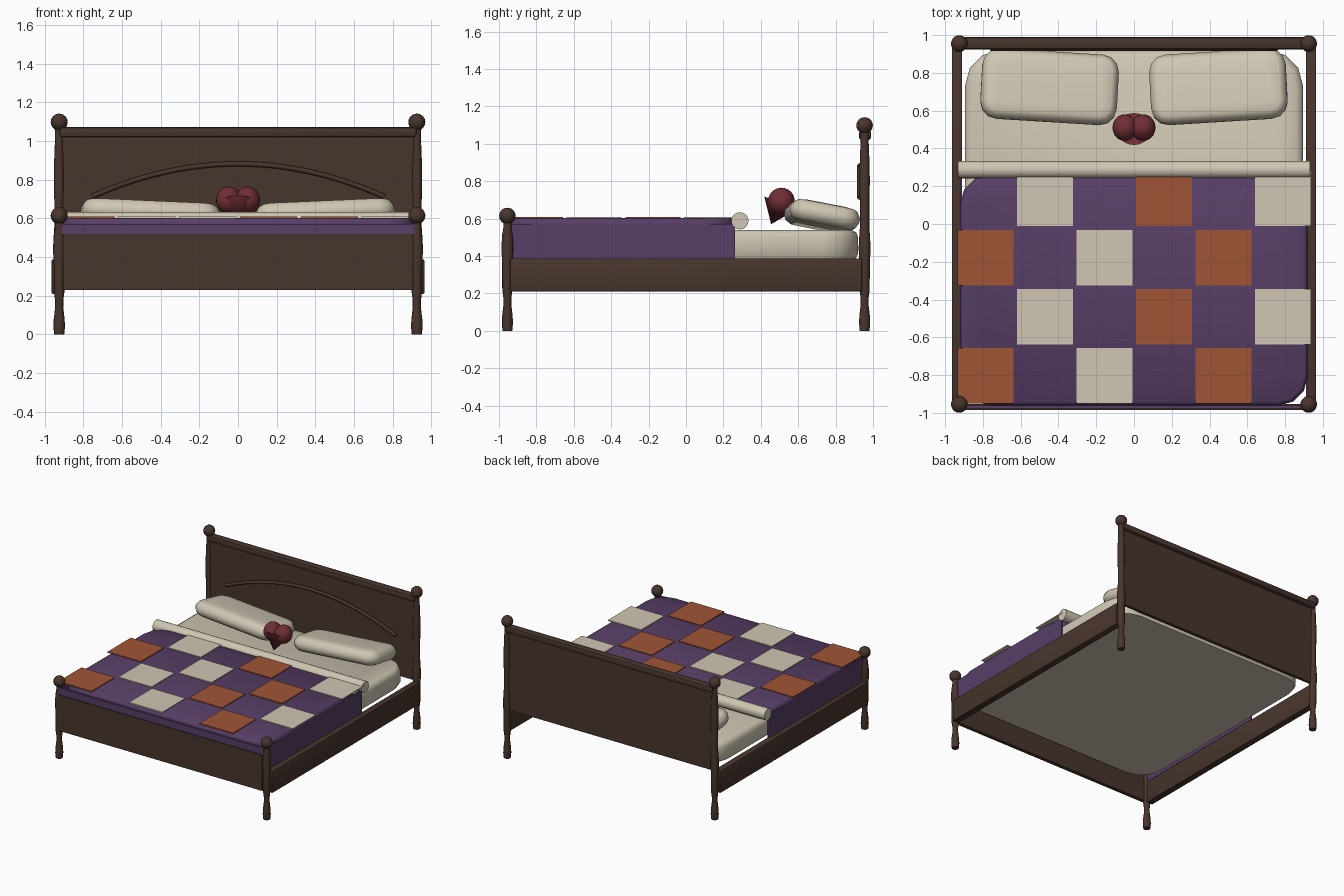
import bpy, bmesh, math
from mathutils import Vector, Matrix

if "Cube" in bpy.data.objects:
    bpy.data.objects.remove(bpy.data.objects["Cube"])


def material(name, *srgb):
    lin = [((c / 255 + 0.055) / 1.055) ** 2.4 for c in srgb] + [1]
    m = bpy.data.materials.new(name)
    m.use_nodes = True
    m.diffuse_color = lin
    bsdf = next(n for n in m.node_tree.nodes if n.type == 'BSDF_PRINCIPLED')
    bsdf.inputs["Base Color"].default_value = lin
    return m


wood = material("dark_wood", 72, 53, 45)
linen = material("cream_linen", 208, 199, 179)
purple = material("purple_cloth", 87, 62, 102)
orange = material("rust_cloth", 160, 85, 53)
red = material("maroon_plush", 112, 46, 54)


def finish(name, bm, mat, smooth=True):
    bmesh.ops.recalc_face_normals(bm, faces=bm.faces)
    me = bpy.data.meshes.new(name)
    bm.to_mesh(me)
    bm.free()
    me.materials.append(mat)
    ob = bpy.data.objects.new(name, me)
    bpy.context.collection.objects.link(ob)
    if smooth:
        bpy.ops.object.select_all(action='DESELECT')
        ob.select_set(True)
        bpy.context.view_layer.objects.active = ob
        bpy.ops.object.shade_smooth_by_angle(angle=math.radians(40))


def box(name, x, y, z, mat, bevel=0.0):
    """Box from (min, max) ranges."""
    bm = bmesh.new()
    bmesh.ops.create_cube(bm, size=1)
    for v in bm.verts:
        v.co = Vector([(a + b) / 2 + c * (b - a) for c, (a, b) in zip(v.co, (x, y, z))])
    if bevel:
        bmesh.ops.bevel(bm, geom=bm.edges[:], offset=bevel, segments=2,
                        profile=0.5, affect='EDGES')
    finish(name, bm, mat, bevel > 0)


def skin(bm, rings):
    """Join rings of vertices and cap both ends."""
    n = len(rings[0])
    for a, b in zip(rings, rings[1:]):
        for i in range(n):
            j = (i + 1) % n
            bm.faces.new((a[i], a[j], b[j], b[i]))
    bm.faces.new(rings[0])
    bm.faces.new(rings[-1])


def lathe(name, profile, x, y, mat, sides=16):
    """Turned part from (radius, height) points."""
    bm = bmesh.new()
    skin(bm, [[bm.verts.new((x + r * math.cos(math.tau * i / sides),
                             y + r * math.sin(math.tau * i / sides), z))
               for i in range(sides)] for r, z in profile])
    finish(name, bm, mat)


def cushion(name, hx, hy, corner, layers, mat, place, segs=3):
    """Rounded-corner slab from (inset, height) layers."""
    bm = bmesh.new()
    rings = []
    for inset, z in layers:
        ring = []
        r = max(corner - inset, 0.02)
        for k, (sx, sy) in enumerate(((1, 1), (-1, 1), (-1, -1), (1, -1))):
            for s in range(segs + 1):
                a = (k + s / segs) * math.pi / 2
                ring.append(bm.verts.new((sx * (hx - inset - r) + r * math.cos(a),
                                          sy * (hy - inset - r) + r * math.sin(a), z)))
        rings.append(ring)
    skin(bm, rings)
    bm.transform(place)
    finish(name, bm, mat)


def ball(name, centre, radii, mat):
    bm = bmesh.new()
    bmesh.ops.create_uvsphere(bm, u_segments=20, v_segments=12, radius=1)
    bm.transform(Matrix.Translation(centre) @ Matrix.Diagonal((*radii, 1)))
    finish(name, bm, mat)


# Turned posts with ball finials
PX, PY = 0.925, 0.955
leg = [(0.026, 0), (0.03, 0.04), (0.028, 0.08), (0.021, 0.14), (0.022, 0.18),
       (0.027, 0.22), (0.028, 0.36), (0.032, 0.44)]
foot_top = [(0.029, 0.5), (0.022, 0.55), (0.022, 0.6)]
head_top = [(0.029, 0.5), (0.025, 0.56), (0.025, 0.68), (0.028, 0.8),
            (0.026, 0.9), (0.022, 1.0), (0.022, 1.09)]
for side, sx in (("left", 1), ("right", -1)):
    lathe(f"foot_post_{side}", leg + foot_top, sx * PX, -PY, wood)
    lathe(f"head_post_{side}", leg + head_top, sx * PX, PY, wood)
    ball(f"foot_finial_{side}", (sx * PX, -PY, 0.614), [0.044] * 3, wood)
    ball(f"head_finial_{side}", (sx * PX, PY, 1.098), [0.044] * 3, wood)
    # Side rails with the quilt hanging down to them
    xs = sorted((sx * 0.91, sx * 0.964))
    box(f"side_rail_{side}", xs, (-0.94, 0.94), (0.21, 0.387), wood, 0.005)
    xs = sorted((sx * 0.911, sx * 0.922))
    box(f"quilt_drape_{side}", xs, (-0.945, 0.262), (0.387, 0.572), purple)

# Headboard, cap rail and arched moulding
box("headboard", (-0.915, 0.915), (0.94, 0.964), (0.39, 1.04), wood)
box("headboard_cap", (-PX, PX), (0.925, 0.99), (1.02, 1.072), wood, 0.015)
curve = bpy.data.curves.new("arched_moulding", 'CURVE')
curve.dimensions = '3D'
curve.bevel_depth = 0.013
curve.bevel_resolution = 2
curve.use_fill_caps = True
spline = curve.splines.new('POLY')
spline.points.add(24)
for i, p in enumerate(spline.points):
    t = i / 12 - 1
    p.co = (0.757 * t, 0.928, 0.882 - 0.17 * t * t, 1)
curve.materials.append(wood)
bpy.context.collection.objects.link(bpy.data.objects.new("arched_moulding", curve))

# Footboard with the quilt hanging down to it
box("footboard", (-0.905, 0.905), (-0.984, -0.954), (0.23, 0.518), wood)
box("quilt_drape_foot", (-0.912, 0.912), (-0.977, -0.96), (0.518, 0.572), purple)

# Mattress
cushion("mattress", 0.895, 0.932, 0.19,
        [(0.012, 0.387), (0, 0.41), (0, 0.5), (0.01, 0.525), (0.035, 0.54)],
        linen, Matrix.Translation((0, -0.012, 0)))

# Quilt top and its checkered patches
cushion("quilt_top", 0.921, 0.612, 0.16,
        [(0, 0.535), (0, 0.575), (0.008, 0.594), (0.02, 0.602)],
        purple, Matrix.Translation((0, -0.35, 0)))
for row in range(4):
    for col in range(1 - row % 2, 6, 2):
        x, y = -0.787 + col * 0.315, 0.136 - 0.3135 * row
        rust = col == 3 or (row % 2 and col != 2)
        box(f"patch_{row}_{col}", (x - 0.148, x + 0.148), (y - 0.147, y + 0.147),
            (0.6, 0.609), orange if rust else linen)

# Rolled sheet across the bed
bm = bmesh.new()
bmesh.ops.create_cone(bm, cap_ends=True, segments=20, radius1=0.046, radius2=0.046, depth=1.865)
bm.transform(Matrix.Translation((0, 0.288, 0.588)) @ Matrix.Rotation(math.pi / 2, 4, 'Y'))
finish("rolled_sheet", bm, linen)

# Pillows, leaning and turned in mirror image
for side, sx in (("left", 1), ("right", -1)):
    place = (Matrix.Translation((sx * 0.447, 0.727, 0.612))
             @ Matrix.Rotation(sx * math.radians(3.5), 4, 'Z')
             @ Matrix.Rotation(-sx * math.radians(2.5), 4, 'Y')
             @ Matrix.Rotation(-math.radians(11), 4, 'X'))
    cushion(f"pillow_{side}", 0.362, 0.188, 0.09,
            [(0.045, -0.058), (0.015, -0.042), (0, -0.015), (0, 0.012),
             (0.018, 0.042), (0.035, 0.052), (0.08, 0.058)], linen, place)

# Heart cushion: two lobes and a pointed base
for side, sx in (("left", 1), ("right", -1)):
    ball(f"heart_lobe_{side}", (sx * 0.048, 0.51, 0.694), (0.066, 0.071, 0.071), red)
axis = Vector((0, 0.048, 0.112))
bm = bmesh.new()
bmesh.ops.create_cone(bm, cap_ends=True, segments=20, radius1=0, radius2=0.092, depth=axis.length)
bm.transform(Matrix.Translation(Vector((0, 0.455, 0.57)) + axis / 2)
             @ axis.to_track_quat('Z', 'Y').to_matrix().to_4x4())
bmesh.ops.remove_doubles(bm, verts=bm.verts, dist=0.0001)
finish("heart_point", bm, red)
